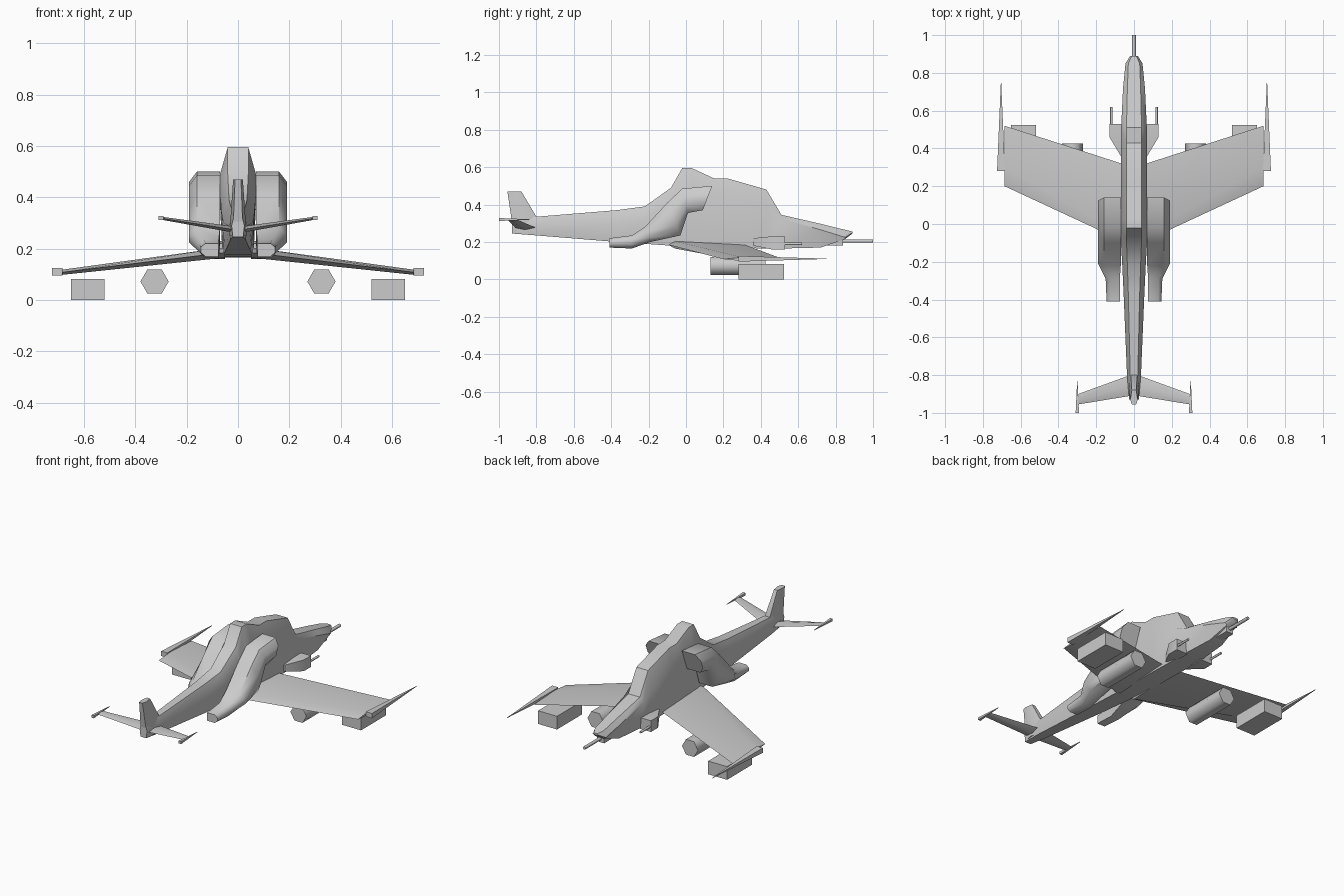
import bpy, bmesh
from math import radians, cos, sin, pi

cube = bpy.data.objects.get("Cube")
if cube:
    bpy.data.objects.remove(cube)

grey = bpy.data.materials.new("hull grey")
grey.use_nodes = True
grey.diffuse_color = (0.6, 0.6, 0.6, 1)
grey.node_tree.nodes["Principled BSDF"].inputs["Base Color"].default_value = grey.diffuse_color


def loft(name, rings, mirror=False, angle=40):
    """Skin a row of equal-length point rings, cap both ends."""
    bm = bmesh.new()
    rows = [[bm.verts.new(p) for p in ring] for ring in rings]
    n = len(rows[0])
    for a, b in zip(rows, rows[1:]):
        for i in range(n):
            j = (i + 1) % n
            bm.faces.new((a[i], a[j], b[j], b[i]))
    bm.faces.new(rows[0])
    bm.faces.new(rows[-1])
    bmesh.ops.recalc_face_normals(bm, faces=bm.faces)
    mesh = bpy.data.meshes.new(name)
    bm.to_mesh(mesh)
    bm.free()
    mesh.materials.append(grey)
    ob = bpy.data.objects.new(name, mesh)
    bpy.context.collection.objects.link(ob)
    if mirror:
        ob.modifiers.new("Mirror", 'MIRROR')
    bpy.ops.object.select_all(action='DESELECT')
    ob.select_set(True)
    bpy.context.view_layer.objects.active = ob
    bpy.ops.object.shade_smooth_by_angle(angle=radians(angle))
    return ob


def rect(y, x0, x1, z0, z1):
    return [(x0, y, z0), (x1, y, z0), (x1, y, z1), (x0, y, z1)]


def box(name, x, y, z, mirror=False, angle=40):
    return loft(name, [rect(y[0], *x, *z), rect(y[1], *x, *z)], mirror, angle)


def tube(name, x, z, r, y0, y1, sides=6, mirror=False):
    ring = [(x + r * cos(2 * pi * i / sides), z + r * sin(2 * pi * i / sides)) for i in range(sides)]
    return loft(name, [[(a, y, b) for a, b in ring] for y in (y0, y1)], mirror, 65)


# Fuselage: station, bottom/shoulder/top heights, bottom/shoulder/top half widths
stations = [
    (-.93, .245, .29, .33, .02, .025, .015),
    (-.80, .235, .29, .335, .03, .037, .02),
    (-.37, .20, .30, .37, .045, .055, .03),
    (-.22, .19, .32, .39, .05, .062, .035),
    (-.08, .18, .41, .49, .055, .07, .04),
    (-.02, .175, .49, .595, .06, .07, .04),
    (.03, .175, .49, .595, .06, .07, .04),
    (.15, .17, .46, .54, .06, .07, .04),
    (.22, .17, .45, .54, .06, .07, .04),
    (.43, .165, .37, .48, .06, .07, .04),
    (.51, .165, .325, .345, .06, .068, .04),
    (.72, .17, .265, .297, .045, .058, .035),
    (.85, .215, .225, .265, .03, .045, .03),
    (.89, .245, .25, .255, .012, .02, .012),
]
loft("fuselage", [[(-b, y, zb), (b, y, zb), (m, y, zm), (t, y, zt), (-t, y, zt), (-m, y, zm)]
                  for y, zb, zm, zt, b, m, t in stations])

# Nose gun
box("gun_mount", (-.025, .025), (.72, .84), (.18, .23))
tube("gun_barrel", 0, .205, .01, .8, 1.0)

# Engines: slanted rings given as top and bottom points, inner and outer sides
engine = [((.14, .50), (.09, .37), .07, .19),
          ((-.02, .485), (.01, .355), .07, .19),
          ((-.10, .41), (-.03, .235), .07, .19),
          ((-.22, .28), (-.19, .20), .07, .19),
          ((-.29, .235), (-.29, .165), .075, .15),
          ((-.41, .22), (-.41, .17), .075, .145)]
rings = []
for (yt, zt), (yb, zb), x0, x1 in engine:
    c = (x1 - x0) * .25
    ym, zm = yt + (yb - yt) * .3, zt + (zb - zt) * .3
    rings.append([(x0, yb, zb), (x1 - c, yb, zb), (x1, yb + (yt - yb) * .3, zb + (zt - zb) * .3),
                  (x1, ym, zm), (x1 - c, yt, zt), (x0, yt, zt)])
loft("engine", rings, True, 50)


def wing(name, root, tip, thick):
    """Four-point section: leading edge, upper hinge, trailing edge, lower hinge."""
    rings = []
    for x, z, lead, hinge, trail in (root, tip):
        rings.append([(x, lead, z), (x, hinge, z + thick), (x, trail, z), (x, hinge, z - thick)])
        thick *= .5
    return loft(name, rings, True, 30)


def needle(name, x, z, half, height, y0, y1, top=0):
    base = rect(y0, x - half, x + half, z - height, z + height)
    end = rect(y1, x - .001, x + .001, z - .001, z + .001)
    return loft(name, [base, end], True)


# Forward swept main wings and tip spikes
wing("main_wing", (.05, .185, .315, -.06, -.095), (.685, .108, .52, .30, .20), .02)
needle("wing_tip_spike", .704, .11, .021, .015, .28, .75)

# Tail: upright fin, swept tailplanes and tip spikes
loft("tail_fin", [[(-w, y0, z), (-w * .6, y1, z), (w * .6, y1, z), (w, y0, z),
                   (w * .6, y2, z), (-w * .6, y2, z)]
                  for z, w, y1, y0, y2 in ((.25, .033, -.92, -.87, -.80),
                                           (.335, .028, -.935, -.87, -.80),
                                           (.47, .019, -.955, -.93, -.88))], angle=50)
wing("tailplane", (.02, .275, -.80, -.86, -.91), (.295, .318, -.90, -.93, -.955), .012)
needle("tailplane_tip_spike", .3, .32, .009, .008, -1.0, -.83)

# Cheek guns beside the nose
loft("cheek_pod", [rect(.36, .05, .07, .18, .22), rect(.46, .05, .13, .16, .23),
                   rect(.53, .05, .13, .16, .23)], True, 50)
tube("cheek_gun_barrel", .12, .19, .007, .5, .62, mirror=True)

# Stores under the wings
tube("inner_store", .325, .072, .055, .13, .425, mirror=True)
box("outer_store", (.52, .65), (.28, .525), (0, .082), True, 40)
